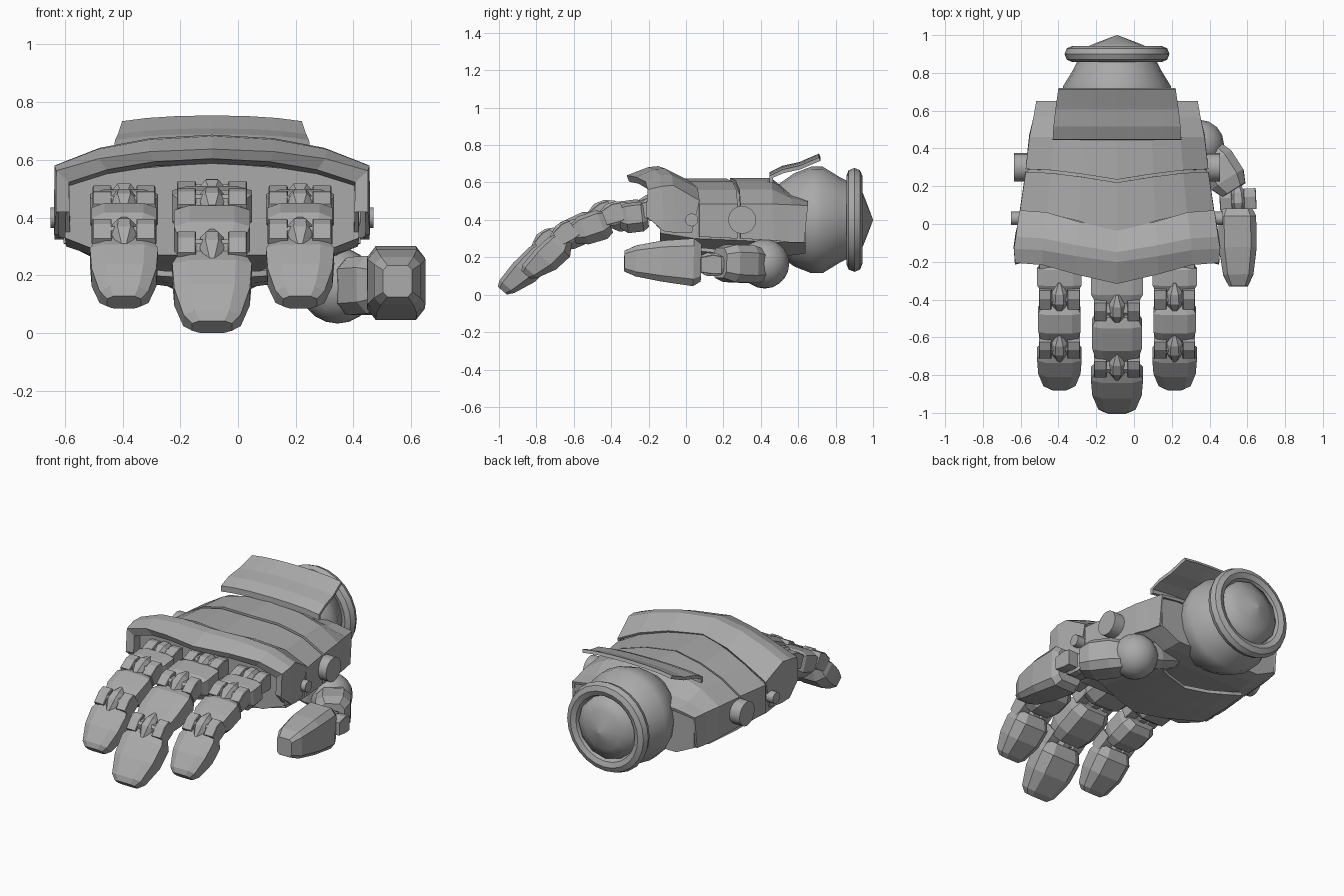
import bpy, bmesh
from math import sin, cos, pi, radians
from mathutils import Vector

cube = bpy.data.objects.get("Cube")
if cube:
    bpy.data.objects.remove(cube, do_unlink=True)

CX = -.09          # centre line of the hand
WRIST_Z = .4       # height of the wrist axis

metal = bpy.data.materials.new("grey metal")
metal.use_nodes = True
GREY = (.4, .4, .4, 1)
metal.diffuse_color = GREY
metal.node_tree.nodes["Principled BSDF"].inputs["Base Color"].default_value = GREY


def finish(obj, name, smooth=None):
    obj.name = name
    obj.data.materials.clear()
    obj.data.materials.append(metal)
    if smooth:
        bpy.ops.object.select_all(action='DESELECT')
        obj.select_set(True)
        bpy.context.view_layer.objects.active = obj
        bpy.ops.object.shade_smooth_by_angle(angle=radians(smooth))
    return obj


def loft(name, rings, closed=True, smooth=None):
    """Skin a row of equal rings; closed rings also get end caps."""
    bm = bmesh.new()
    rows = [[bm.verts.new(p) for p in ring] for ring in rings]
    count = len(rows[0])
    for low, high in zip(rows, rows[1:]):
        for i in range(count if closed else count - 1):
            j = (i + 1) % count
            bm.faces.new((low[i], low[j], high[j], high[i]))
    if closed:
        bm.faces.new(rows[0])
        bm.faces.new(rows[-1])
    bmesh.ops.recalc_face_normals(bm, faces=bm.faces)
    mesh = bpy.data.meshes.new(name)
    bm.to_mesh(mesh)
    bm.free()
    obj = bpy.data.objects.new(name, mesh)
    bpy.context.collection.objects.link(obj)
    return finish(obj, name, smooth)


def mirrored(half):
    """Complete a half profile that starts on the centre line."""
    return [(-x, *rest) for x, *rest in reversed(half) if x > 0] + list(half)


def limb(name, a, b, stations, chamfer=.6):
    """Chamfered bar from a to b; stations are (t, half width, up, down)."""
    a, b = Vector(a), Vector(b)
    side = (b - a).cross(Vector((0, 0, 1))).normalized()
    up = side.cross(b - a).normalized()
    c = chamfer
    corners = [(c, 1), (1, c), (1, -c), (c, -1), (-c, -1), (-1, -c), (-1, c), (-c, 1)]
    rings = [[a.lerp(b, t) + side * u * w + up * v * (top if v > 0 else low)
              for u, v in corners] for t, w, top, low in stations]
    return loft(name, rings)


def lathe(name, profile, sides=20, smooth=35):
    """Turn a (y, radius) profile around the wrist axis."""
    return loft(name, [[(CX + r * sin(k * 2 * pi / sides), y, WRIST_Z + r * cos(k * 2 * pi / sides))
                        for k in range(sides)] for y, r in profile], smooth=smooth)


def cylinder(name, centre, radius, length, sides=16):
    bpy.ops.mesh.primitive_cylinder_add(vertices=sides, radius=radius, depth=length,
                                        location=centre, rotation=(0, pi / 2, 0))
    return finish(bpy.context.object, name, 40)


def ball(name, centre, radius, segments=16, rings=10):
    bpy.ops.mesh.primitive_uv_sphere_add(segments=segments, ring_count=rings,
                                         radius=radius, location=centre)
    return finish(bpy.context.object, name, 60)


def plate(name, rows, bend=.45, thickness=.02):
    """Arched shell; rows are (half width, top, drop, skirt, centre y, side y, skirt y)."""
    rings = []
    for w, top, drop, skirt, yc, ys, yk in rows:
        half = [(w * f, yc + (ys - yc) * g, top - drop * d)
                for f, g, d in ((0, 0, 0), (.4, bend, .12), (.73, .9, .45), (1, 1, 1))]
        if skirt:
            half.append((w, yk, skirt))
        rings.append([(CX + x, y, z) for x, y, z in mirrored(half)])
    obj = loft(name, rings, closed=False)
    solid = obj.modifiers.new("thickness", 'SOLIDIFY')
    solid.thickness = thickness
    solid.offset = 0
    return obj


# Palm body: faceted block that fills the shell and narrows towards the wrist
def palm_ring(y, w, top, shoulder, low, bottom):
    half = [(0, top), (.4 * w, top - .015), (.73 * w, top * .55 + shoulder * .45), (w, shoulder),
            (w, low), (.7 * w, bottom + .04), (0, bottom)]
    return [(CX + x, y, z) for x, z in mirrored(half)[:-1]]


loft("palm_body", [palm_ring(-.14, .51, .59, .52, .33, .23),
                   palm_ring(.05, .505, .605, .48, .3, .21),
                   palm_ring(.3, .47, .605, .47, .29, .19),
                   palm_ring(.46, .45, .6, .47, .28, .17),
                   palm_ring(.56, .43, .52, .465, .28, .17),
                   palm_ring(.64, .415, .49, .46, .28, .18)])
plate("under_palm_plate", [(.42, .2, -.05, None, -.1, .0, 0), (.4, .18, -.05, None, .12, .2, 0),
                           (.36, .165, -.05, None, .34, .42, 0)])

# Shell plates on the back of the hand; the guard folds back under its lip
plate("knuckle_guard", [(.51, .62, .12, .33, -.04, .07, .03),
                        (.53, .68, .1, .33, -.15, -.07, -.05),
                        (.54, .675, .1, .34, -.2, -.13, -.12),
                        (.535, .635, .075, .42, -.31, -.2, -.21),
                        (.5, .61, .085, .42, -.3, -.19, -.2),
                        (.5, .595, .08, .35, -.14, -.14, -.14)], thickness=.015)
plate("front_shell", [(.505, .61, .13, .31, -.05, .07, .07), (.475, .61, .13, .3, .22, .275, .275)], .55)
plate("rear_shell", [(.475, .615, .135, .3, .235, .29, .29), (.455, .615, .135, .29, .45, .46, .47),
                     (.435, .53, .055, .28, .56, .56, .55),
                     (.42, .5, .03, .28, .65, .65, .63)], .55)
plate("wrist_flap", [(.34, .62, .02, None, .455, .455, 0), (.34, .65, .02, None, .455, .455, 0),
                     (.335, .68, .02, None, .52, .52, 0), (.325, .7, .02, None, .61, .61, 0),
                     (.31, .745, .02, None, .715, .715, 0)])

# Wrist barrel, cuff ring and end cone
lathe("wrist_barrel", [(.48, .18), (.58, .25), (.67, .285), (.73, .285), (.82, .23), (.88, .2)])
bpy.ops.mesh.primitive_torus_add(location=(CX, .9, WRIST_Z), rotation=(pi / 2, 0, 0),
                                 major_segments=24, minor_segments=8,
                                 major_radius=.235, minor_radius=.043)
finish(bpy.context.object, "cuff_ring", 30)
lathe("wrist_cone", [(.87, .2), (.925, .19), (.955, .12), (1, .002)], sides=12, smooth=60)

# Side bolts
for s, label in ((-1, "right"), (1, "left")):
    cylinder(label + "_large_bolt", (CX + s * .51, .3, WRIST_Z), .075, .07)
    cylinder(label + "_small_bolt", (CX + s * .535, .03, WRIST_Z), .035, .05, 12)


# Hinge: pin, pointed centre knuckle and two lugs
def hinge(name, centre, ahead, w):
    p, d = Vector(centre), Vector(ahead).normalized()
    side = d.cross(Vector((0, 0, 1))).normalized()
    limb(name + "_pin", p - side * w * .75, p + side * w * .75,
         [(0, .035, .035, .035), (1, .035, .035, .035)])
    limb(name + "_knuckle", p - d * .09, p + d * .09,
         [(0, .012, .02, .05), (.3, .04, .05, .07), (.6, .045, .055, .07), (1, .012, .02, .03)], .5)
    for s in (-1, 1):
        q = p + side * s * w * .64
        limb(name + "_lug", q - d * .055, q + d * .055,
             [(0, .033, .035, .06), (.4, .033, .045, .06), (1, .033, .03, .05)], .9)


# Fingers: each is three bars on three hinges
def finger(name, x, w, path):
    base, first, second, tip = [Vector((x, y, z)) for y, z in path]
    start = (first - base).normalized()
    bend = (second - first).normalized()
    last = (tip - second).normalized()
    hinge(name + "_knuckle_hinge", base, start, w)
    limb(name + "_base", base + start * .03, first - start * .03,
         [(0, w * .8, .02, .1), (.2, w, .04, .12), (.75, w, .04, .12), (1, w * .8, .02, .09)])
    hinge(name + "_first_hinge", first, bend, w)
    limb(name + "_middle", first + bend * .04, second - bend * .035,
         [(0, w * .75, .02, .1), (.2, w * .95, .045, .12), (.7, w * .95, .05, .11), (1, w * .8, .02, .08)])
    hinge(name + "_second_hinge", second, bend + last, w)
    limb(name + "_tip", second + last * .02, tip,
         [(0, w * .8, .02, .07), (.2, w, .045, .11), (.55, w * .95, .055, .1),
          (.9, w * .72, .05, .055), (1, w * .5, .035, .03)])


outer = [(-.18, .465), (-.39, .44), (-.65, .335), (-.855, .105)]
middle = [(-.19, .48), (-.45, .445), (-.75, .29), (-.98, .02)]
finger("right_finger", CX - .305, .118, outer)
finger("middle_finger", CX, .138, middle)
finger("left_finger", CX + .305, .118, outer)

# Thumb: housing under the palm, ball, bar, hinge and tip
limb("thumb_housing", (.1, .36, .25), (.36, .43, .17),
     [(0, .13, .07, .06), (.6, .12, .09, .09), (1, .08, .08, .08)])
ball("thumb_ball", (.345, .42, .165), .132)
limb("thumb_base", (.39, .4, .16), (.53, .18, .17),
     [(0, .07, .08, .09), (.3, .1, .1, .1), (.75, .1, .1, .1), (1, .07, .08, .08)])
hinge("thumb_hinge", (.55, .13, .17), (.05, -1, 0), .1)
limb("thumb_tip", (.546, .08, .17), (.553, -.33, .18),
     [(0, .08, .1, .1), (.1, .1, .13, .125), (.5, .1, .115, .105),
      (.85, .08, .085, .08), (1, .05, .055, .055)], .7)
